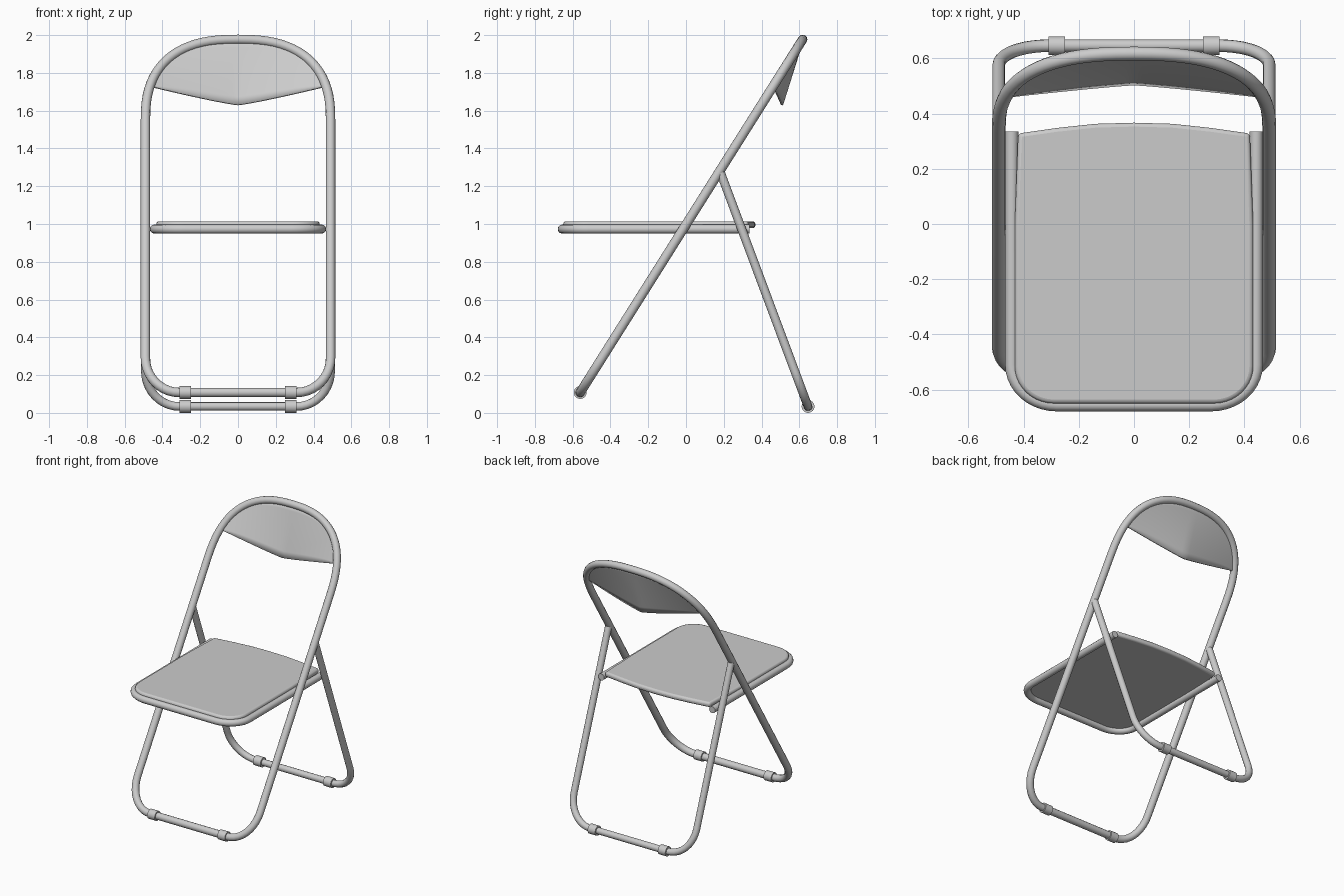
import bpy, bmesh
from math import cos, sin, pi, radians
from mathutils import Vector

if "Cube" in bpy.data.objects:
    bpy.data.objects.remove(bpy.data.objects["Cube"])

HALF = 0.49          # half width of the frame tubes
R = 0.025            # tube radius


def smooth(obj, angle=40):
    bpy.ops.object.select_all(action='DESELECT')
    obj.select_set(True)
    bpy.context.view_layer.objects.active = obj
    bpy.ops.object.shade_smooth_by_angle(angle=radians(angle))


def tube(name, pts, radius, closed=False):
    cu = bpy.data.curves.new(name, 'CURVE')
    cu.dimensions = '3D'
    cu.bevel_depth = radius
    cu.bevel_resolution = 4
    cu.use_fill_caps = True
    sp = cu.splines.new('POLY')
    sp.points.add(len(pts) - 1)
    for p, co in zip(sp.points, pts):
        p.co = (*co, 1)
    sp.use_cyclic_u = closed
    obj = bpy.data.objects.new(name, cu)
    bpy.context.collection.objects.link(obj)
    bpy.ops.object.select_all(action='DESELECT')
    obj.select_set(True)
    bpy.context.view_layer.objects.active = obj
    bpy.ops.object.convert(target='MESH')
    smooth(bpy.context.object)


def from_mesh(name, bm):
    bmesh.ops.recalc_face_normals(bm, faces=bm.faces)
    me = bpy.data.meshes.new(name)
    bm.to_mesh(me)
    bm.free()
    obj = bpy.data.objects.new(name, me)
    bpy.context.collection.objects.link(obj)
    return obj


def corner(cx, cv, rx, rv, n=10):
    """Quarter ellipse from the bottom/front rail (x = cx) out to the side."""
    return [(cx + rx * sin(i / n * pi / 2), cv - rv * cos(i / n * pi / 2)) for i in range(n + 1)]


def mirrored(half):
    """Half outline, plus its reflection in x, as one continuous path."""
    return [(-x, v) for x, v in reversed(half)] + half


# main frame: closed loop, lower U plus arched top, lying in a tilted plane
def frame_y(z):
    return -0.56 + (z - 0.108) * 0.63


ARCH_Z, ARCH_H, P = 1.55, 0.427, 2.5
half = corner(0.31, 0.29, HALF - 0.31, 0.182)
for i in range(21):
    a = i / 20 * pi / 2
    half.append((HALF * cos(a) ** (2 / P), ARCH_Z + ARCH_H * sin(a) ** (2 / P)))
loop = mirrored(half[:-1]) 
loop.append((0, ARCH_Z + ARCH_H))
tube("main_frame", [(x, frame_y(z), z) for x, z in loop], R, True)

# rear leg: U leaning the other way
half = corner(0.31, 0.22, HALF - 0.31, 0.186) + [(HALF, 1.27)]
tube("rear_leg", [(x, 0.646 - (z - 0.034) * 0.374, z) for x, z in mirrored(half)], 0.023)

# seat rail: horizontal U open at the back
half = corner(0.28, -0.51, 0.163, 0.145) + [(0.443, 0.335)]
tube("seat_rail", [(x, y, 0.973) for x, y in mirrored(half)], 0.024)

# foot collars
for part, y, z in (("front", -0.56, 0.108), ("rear", 0.646, 0.034)):
    for side, x in (("left", -0.28), ("right", 0.28)):
        bpy.ops.mesh.primitive_cylinder_add(vertices=24, radius=0.034, depth=0.06,
                                            location=(x, y, z), rotation=(0, pi / 2, 0))
        bpy.context.object.name = f"{part}_collar_{side}"
        smooth(bpy.context.object)

# seat panel with a softly bowed back edge
half = corner(0.29, -0.515, 0.142, 0.135) + [(0.432, 0.0), (0.42, 0.328), (0.28, 0.348), (0.14, 0.363)]
bm = bmesh.new()
face = bm.faces.new([bm.verts.new((x, y, 0.978)) for x, y in mirrored(half) + [(0, 0.367)]])
ext = bmesh.ops.extrude_face_region(bm, geom=[face])
bmesh.ops.translate(bm, vec=(0, 0, 0.036),
                    verts=[v for v in ext['geom'] if isinstance(v, bmesh.types.BMVert)])
seat = from_mesh("seat", bm)
bev = seat.modifiers.new("soft_edge", 'BEVEL')
bev.width = 0.014
bev.segments = 3
smooth(seat)

# backrest: sheet from the arch down to a lower edge that bulges backwards
bm = bmesh.new()
COLS, ROWS, W = 32, 8, 0.47
grid = []
for i in range(COLS + 1):
    x = W * (2 * i / COLS - 1)
    zt = ARCH_Z + ARCH_H * (1 - (abs(x) / HALF) ** P) ** (1 / P)
    top = Vector((x, frame_y(zt), zt))
    f = 1 - (abs(x) / W) ** 1.15
    low = Vector((x, 0.462 + 0.046 * f, 1.73 - 0.10 * f))
    if low.z > zt - 0.005:
        low = top - Vector((0, 0.003, 0.005))
    grid.append([bm.verts.new(top.lerp(low, j / ROWS)) for j in range(ROWS + 1)])
for a, b in zip(grid, grid[1:]):
    for j in range(ROWS):
        bm.faces.new((a[j], b[j], b[j + 1], a[j + 1]))
back = from_mesh("backrest", bm)
sol = back.modifiers.new("thickness", 'SOLIDIFY')
sol.thickness = 0.012
sol.offset = 0
smooth(back)
